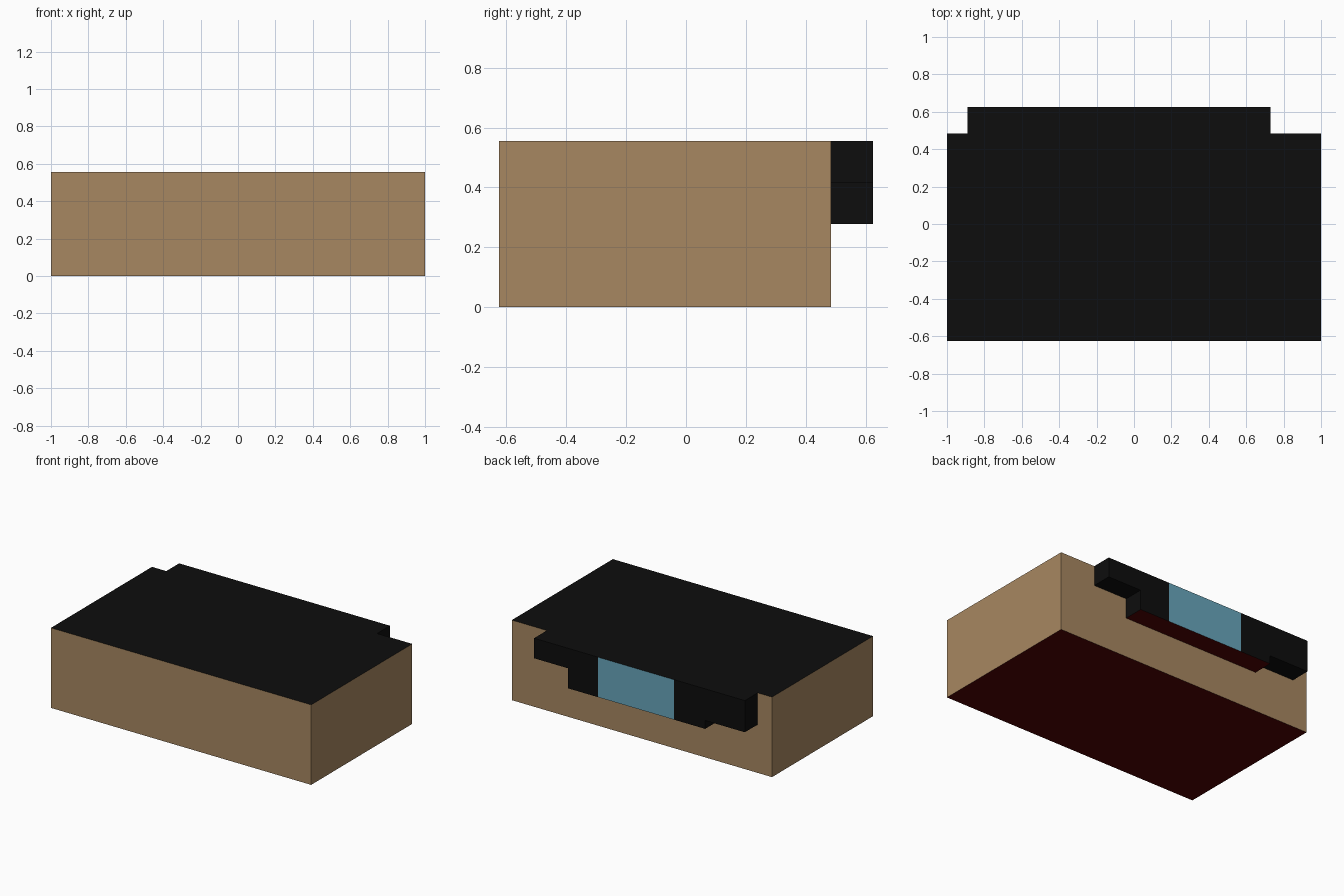
import bpy, bmesh
from mathutils import Vector

if "Cube" in bpy.data.objects:
    bpy.data.objects.remove(bpy.data.objects["Cube"])


def material(name, rgb):
    m = bpy.data.materials.new(name)
    m.diffuse_color = (*rgb, 1)
    m.use_nodes = True
    m.node_tree.nodes["Principled BSDF"].inputs["Base Color"].default_value = m.diffuse_color
    return m


tan = material("tan_wall", (0.39, 0.245, 0.12))
black = material("black_trim", (0.004, 0.004, 0.004))
red = material("dark_red_floor", (0.08, 0.001, 0.001))
blue = material("blue_glass", (0.14, 0.38, 0.50))


def prism(name, profile, y0, y1, mats, pick, cuts=()):
    """Extrude an x-z profile along y; pick(normal, centre) gives the material slot."""
    bm = bmesh.new()
    face = bm.faces.new([bm.verts.new((x, y0, z)) for x, z in profile])
    ext = bmesh.ops.extrude_face_region(bm, geom=[face], use_keep_orig=True)
    verts = [v for v in ext["geom"] if isinstance(v, bmesh.types.BMVert)]
    bmesh.ops.translate(bm, vec=(0, y1 - y0, 0), verts=verts)
    for x in cuts:
        bmesh.ops.bisect_plane(bm, geom=bm.verts[:] + bm.edges[:] + bm.faces[:],
                               plane_co=Vector((x, 0, 0)), plane_no=Vector((1, 0, 0)))
    bmesh.ops.recalc_face_normals(bm, faces=bm.faces[:])
    for f in bm.faces:
        f.material_index = pick(f.normal, f.calc_center_median())
    me = bpy.data.meshes.new(name)
    bm.to_mesh(me)
    bm.free()
    for m in mats:
        me.materials.append(m)
    ob = bpy.data.objects.new(name, me)
    bpy.context.collection.objects.link(ob)
    return ob


H, BACK, REAR = 0.556, 0.484, 0.625
WIN = (-0.347, 0.238)

# Main block: tan walls, black roof, dark red floor
prism("main_block", [(-1, 0), (1, 0), (1, H), (-1, H)], -REAR, BACK,
      [tan, black, red],
      lambda n, c: 1 if n.z > 0.5 else 2 if n.z < -0.5 else 0)


# Rear bay: stepped black profile, blue window in the middle, red underside
def bay_slot(n, c):
    if n.z < -0.5 and c.z < 0.3:
        return 1
    if n.y > 0.5 and WIN[0] < c.x < WIN[1]:
        return 2
    return 0


prism("rear_bay",
      [(-0.89, 0.336), (-0.585, 0.336), (-0.585, 0.278), (0.47, 0.278),
       (0.47, 0.417), (0.73, 0.417), (0.73, H), (-0.89, H)],
      BACK, REAR, [black, red, blue], bay_slot, cuts=WIN)
